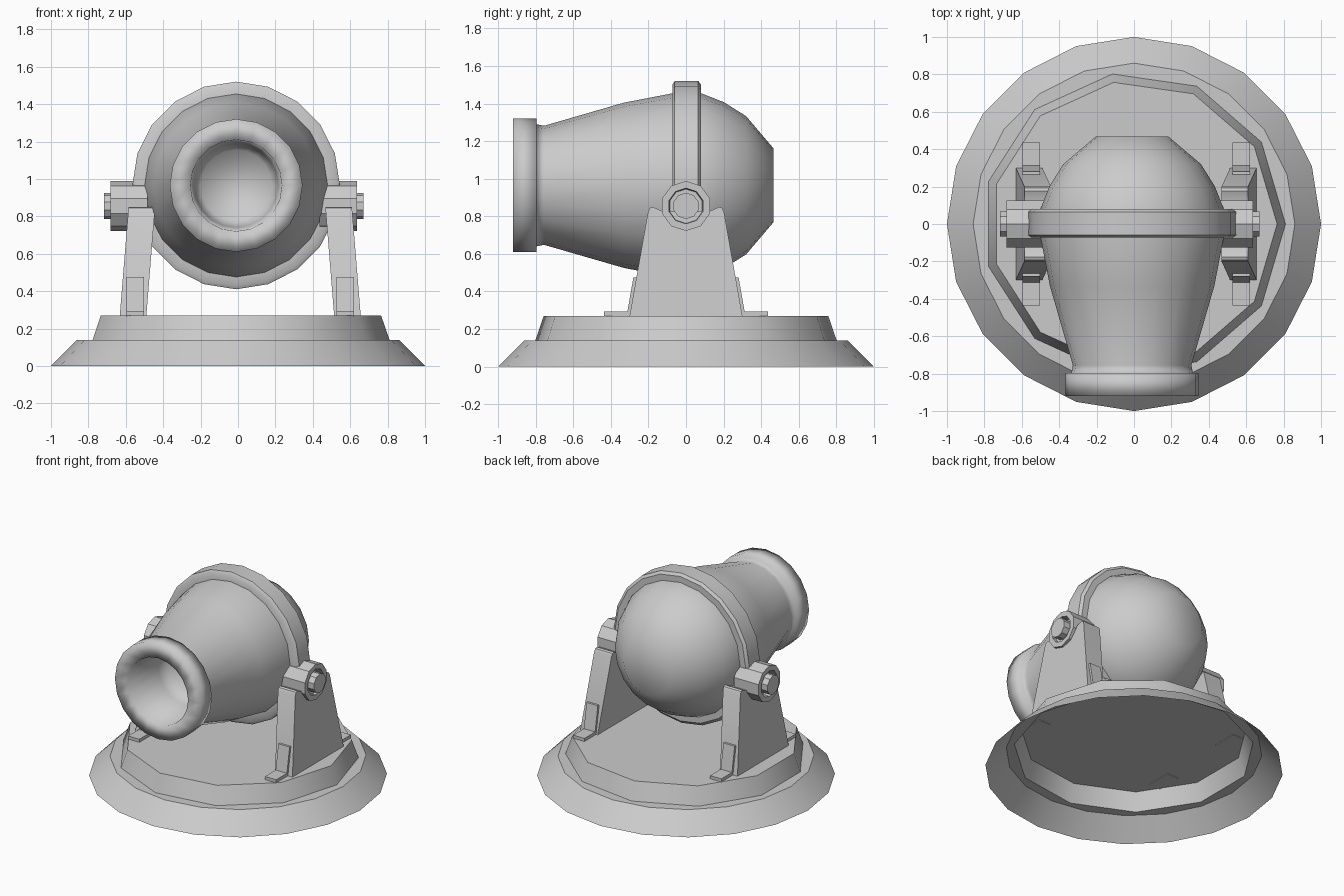
import bpy, bmesh
from math import cos, sin, pi, radians

if "Cube" in bpy.data.objects:
    bpy.data.objects.remove(bpy.data.objects["Cube"])


def finish(name, bm, angle=35):
    bmesh.ops.recalc_face_normals(bm, faces=bm.faces[:])
    me = bpy.data.meshes.new(name)
    bm.to_mesh(me)
    bm.free()
    ob = bpy.data.objects.new(name, me)
    bpy.context.collection.objects.link(ob)
    bpy.ops.object.select_all(action='DESELECT')
    ob.select_set(True)
    bpy.context.view_layer.objects.active = ob
    if angle is None:
        bpy.ops.object.shade_smooth()
    else:
        bpy.ops.object.shade_smooth_by_angle(angle=radians(angle))
    return ob


def revolve(bm, profile, n, axis, centre=(0, 0, 0), start=0.0, caps=(False, False), closed=False):
    """Spin (position along axis, radius) pairs around X, Y or Z."""
    cx, cy, cz = centre
    rings = []
    for t, r in profile:
        ring = []
        for i in range(n):
            a = start + 2 * pi * i / n
            u, v = r * cos(a), r * sin(a)
            p = {'X': (t, u, v), 'Y': (u, t, v), 'Z': (u, v, t)}[axis]
            ring.append(bm.verts.new((p[0] + cx, p[1] + cy, p[2] + cz)))
        rings.append(ring)
    pairs = list(zip(rings, rings[1:]))
    if closed:
        pairs.append((rings[-1], rings[0]))
    for a, b in pairs:
        for i in range(n):
            j = (i + 1) % n
            bm.faces.new((a[i], a[j], b[j], b[i]))
    if caps[0]:
        bm.faces.new(rings[0])
    if caps[1]:
        bm.faces.new(rings[-1])


def extrude_x(name, profile, x_range):
    """Extrude a (y, z) outline along x; x_range(z) gives the two x values."""
    bm = bmesh.new()
    sides = [[bm.verts.new((x_range(z)[k], y, z)) for y, z in profile] for k in (0, 1)]
    n = len(profile)
    for s in sides:
        bm.faces.new(s)
    for i in range(n):
        j = (i + 1) % n
        bm.faces.new((sides[0][i], sides[0][j], sides[1][j], sides[1][i]))
    return finish(name, bm)


# Base: open 20-sided skirt with an 11-sided raised platform
bm = bmesh.new()
revolve(bm, [(0, 1.0), (0.14, 0.86)], 20, 'Z')
revolve(bm, [(0.14, 0.81), (0.27, 0.765)], 11, 'Z', caps=(False, True))
rim = [e for e in bm.edges if all(abs(v.co.z - 0.14) < 1e-4 for v in e.verts)]
bmesh.ops.triangle_fill(bm, edges=rim, use_beauty=True, use_dissolve=False, normal=(0, 0, 1))
finish("base", bm)

# Barrel with muzzle lip and bore
axis_at = (-0.01, 0, 0.965)
bm = bmesh.new()
revolve(bm, [(-0.50, 0.19), (-0.60, 0.225), (-0.92, 0.245), (-0.92, 0.355), (-0.797, 0.355),
             (-0.797, 0.325), (-0.755, 0.317), (-0.33, 0.44), (-0.07, 0.49), (0.08, 0.49),
             (0.20, 0.443), (0.32, 0.368), (0.467, 0.195)],
        20, 'Y', axis_at, pi / 2, caps=(True, True))
finish("barrel", bm, None)

# Raised band around the barrel
bm = bmesh.new()
revolve(bm, [(-0.073, 0.47), (-0.073, 0.535), (-0.06, 0.555), (0.065, 0.555),
             (0.08, 0.535), (0.08, 0.47)], 20, 'Y', axis_at, pi / 2, closed=True)
finish("barrel_band", bm)

for side, s in (("left", -1), ("right", 1)):
    # Pivot with recessed end and central bolt
    end = 0.66
    bm = bmesh.new()
    prof = [(0.46, 0.133), (end, 0.133), (end, 0.095), (end - 0.05, 0.09),
            (end - 0.05, 0.07), (end + 0.033, 0.07)]
    revolve(bm, [(s * t, r) for t, r in prof], 10, 'X', (-0.023, 0, 0.855), pi / 2, (True, True))
    finish(side + "_pivot", bm)

    # Leaning support plate
    def lean(z):
        k = (z - 0.27) / 0.58 * 0.047
        return [0.012 + s * (x - k) for x in (0.502, 0.644)]

    extrude_x(side + "_support",
              [(-0.30, 0.27), (0.30, 0.27), (0.202, 0.825), (0.192, 0.844), (0.177, 0.85),
               (0.12, 0.825), (-0.12, 0.825), (-0.177, 0.85), (-0.192, 0.844), (-0.202, 0.825)],
              lean)

    # L-shaped brackets at front and back of the support
    for end_name, d in (("front", -1), ("back", 1)):
        outline = [(0.25, 0.265), (0.437, 0.265), (0.437, 0.293), (0.312, 0.293),
                   (0.28, 0.475), (0.25, 0.475)]
        extrude_x(f"{side}_{end_name}_bracket", [(d * y, z) for y, z in outline],
                  lambda z: [0.012 + s * x for x in (0.515, 0.607)])
